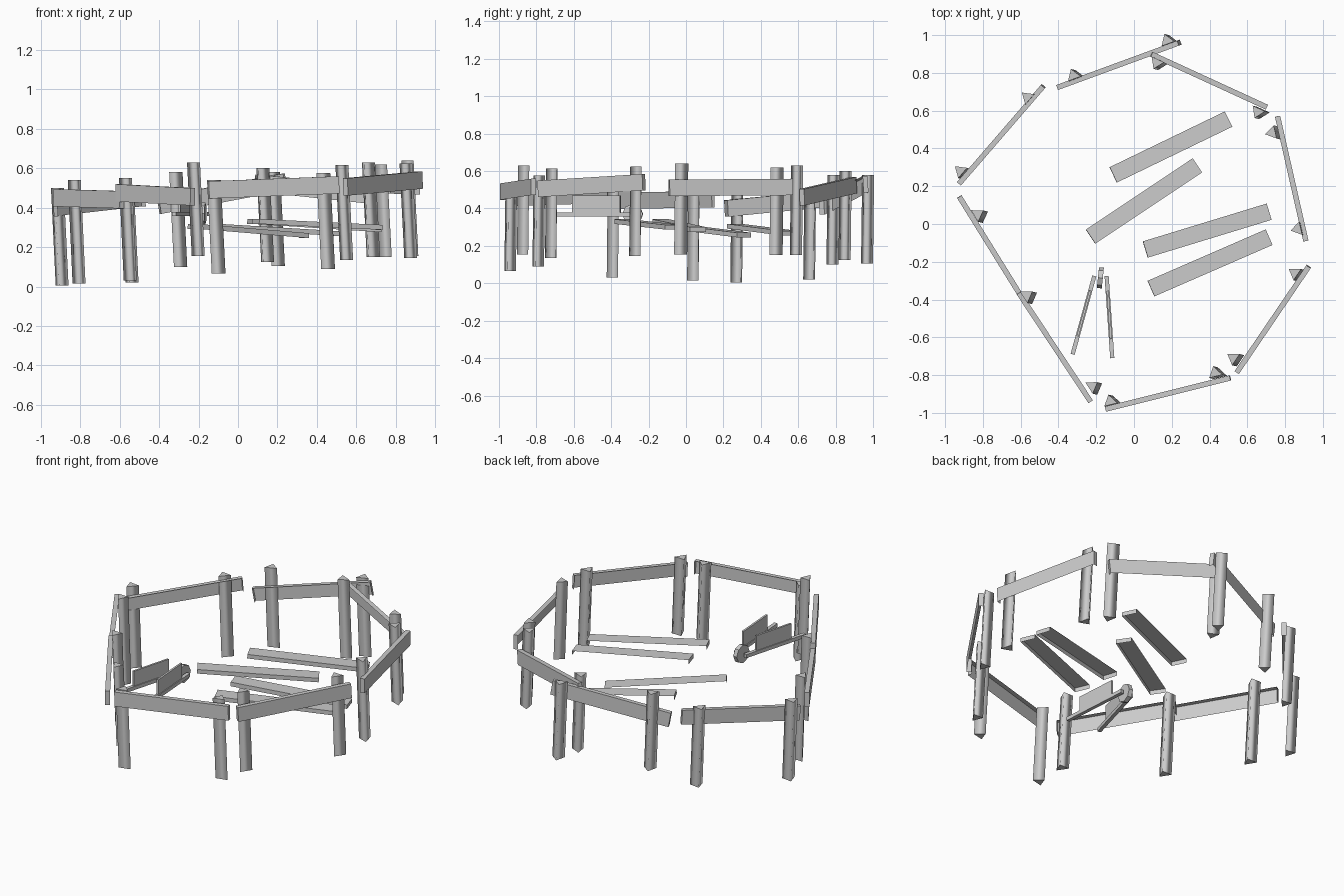
import bpy, bmesh, math
from mathutils import Vector

if "Cube" in bpy.data.objects:
    bpy.data.objects.remove(bpy.data.objects["Cube"])

gray = bpy.data.materials.new("weathered_gray")
gray.diffuse_color = (0.6, 0.6, 0.6, 1)
gray.use_nodes = True
gray.node_tree.nodes["Principled BSDF"].inputs["Base Color"].default_value = gray.diffuse_color


def finish(bm, name):
    me = bpy.data.meshes.new(name)
    bm.to_mesh(me)
    bm.free()
    me.materials.append(gray)
    ob = bpy.data.objects.new(name, me)
    bpy.context.collection.objects.link(ob)
    return ob


def beam(name, a, b, wide, high, open_sides=()):
    """Board from a to b; open_sides lists faces left out (left, bottom)."""
    a, b = Vector(a), Vector(b)
    d = (b - a).normalized()
    left = Vector((-d.y, d.x, 0)).normalized()
    up = d.cross(left)
    bm = bmesh.new()
    rings = []
    for p in (a, b):
        rings.append([bm.verts.new(p + left * s * wide / 2 + up * t * high / 2)
                      for s, t in ((-1, -1), (1, -1), (1, 1), (-1, 1))])
    r, q = rings
    sides = ("bottom", "left", "top", "right")
    for i in range(4):
        if sides[i] not in open_sides:
            j = (i + 1) % 4
            bm.faces.new((r[i], r[j], q[j], q[i]))
    bm.faces.new(r[::-1])
    bm.faces.new(q)
    bmesh.ops.recalc_face_normals(bm, faces=bm.faces)
    # the top must face up even on an open shell
    top = max(bm.faces, key=lambda f: f.calc_center_median().dot(up))
    if top.normal.dot(up) < 0:
        bmesh.ops.reverse_faces(bm, faces=bm.faces)
    return finish(bm, name)


# Fence rails, counter-clockwise so the left side is the inside
rails = [
    ((-0.925, 0.145, 0.45), (-0.59, -0.395, 0.44)),
    ((-0.61, -0.365, 0.475), (-0.23, -0.94, 0.455)),
    ((-0.15, -0.98, 0.49), (0.51, -0.815, 0.515)),
    ((0.545, -0.785, 0.505), (0.925, -0.225, 0.54)),
    ((0.91, -0.09, 0.51), (0.76, 0.57, 0.515)),
    ((0.70, 0.62, 0.46), (0.09, 0.90, 0.525)),
    ((0.24, 0.96, 0.53), (-0.40, 0.725, 0.41)),
    ((-0.48, 0.73, 0.45), (-0.925, 0.215, 0.40)),
]
for i, (a, b) in enumerate(rails):
    beam(f"fence_rail_{i + 1}", a, b, 0.028, 0.088, ("left", "bottom"))


def post(name, x, y, z0, z1, rail, outside):
    """Three-sided leaning post with its flat side along the rail."""
    a, b = rails[rail]
    d = Vector((b[0] - a[0], b[1] - a[1], 0)).normalized()
    n = Vector((-d.y, d.x, 0)) * (-1 if outside else 1)
    bm = bmesh.new()
    rings = []
    for z, dx, dy in ((z0, 0.012, -0.003), (z1, -0.012, 0.003)):
        c = Vector((x + dx, y + dy, z))
        rings.append([bm.verts.new(c + d * u + n * v)
                      for u, v in ((-0.036, -0.02), (0.036, -0.02), (0, 0.035))])
    r, q = rings
    for i in range(3):
        j = (i + 1) % 3
        bm.faces.new((r[i], r[j], q[j], q[i])).smooth = True
    bm.faces.new(r[::-1])
    bm.faces.new(q)
    bmesh.ops.recalc_face_normals(bm, faces=bm.faces)
    finish(bm, name)


# Posts: x, y, bottom, top, rail, stands outside the rail
posts = [
    (-0.91, 0.28, 0.005, 0.50, 7, 1), (-0.815, 0.05, 0.015, 0.54, 0, 0),
    (-0.555, 0.67, 0.02, 0.51, 7, 1), (-0.555, -0.38, 0.03, 0.55, 1, 0),
    (-0.31, 0.785, 0.10, 0.58, 6, 1), (-0.21, -0.86, 0.155, 0.63, 1, 0),
    (-0.115, -0.94, 0.065, 0.54, 2, 0), (0.13, 0.85, 0.125, 0.60, 5, 0),
    (0.185, 0.97, 0.105, 0.58, 6, 1), (0.44, -0.79, 0.09, 0.575, 2, 0),
    (0.535, -0.71, 0.135, 0.615, 3, 0), (0.665, 0.59, 0.15, 0.63, 5, 0),
    (0.74, 0.48, 0.15, 0.62, 4, 0), (0.86, -0.26, 0.145, 0.625, 3, 0),
    (0.875, -0.03, 0.155, 0.64, 4, 0),
]
for i, p in enumerate(posts):
    post(f"fence_post_{i + 1}", *p)

# Loose planks lying inside the ring
planks = [
    ((-0.11, 0.26, 0.305), (0.50, 0.555, 0.268)),
    ((-0.23, -0.067, 0.305), (0.335, 0.31, 0.258)),
    ((0.06, -0.135, 0.33), (0.715, 0.065, 0.288)),
    ((0.09, -0.342, 0.33), (0.715, -0.07, 0.30)),
]
for i, (a, b) in enumerate(planks):
    beam(f"loose_plank_{i + 1}", a, b, 0.09, 0.025, ("left", "bottom"))

# Barrow: two handles, each with an upright side board, and a wheel
for side, a, b in (("left", (-0.21, -0.275, 0.368), (-0.325, -0.69, 0.368)),
                   ("right", (-0.145, -0.275, 0.368), (-0.115, -0.71, 0.368))):
    beam(f"barrow_handle_{side}", a, b, 0.022, 0.022)
    a, b = Vector(a), Vector(b)
    up = Vector((0, 0, 0.055))
    beam(f"barrow_board_{side}", a.lerp(b, 0.18) + up, a.lerp(b, 0.77) + up, 0.012, 0.095)

bm = bmesh.new()
bmesh.ops.create_cone(bm, cap_ends=True, segments=8, radius1=0.055, radius2=0.055, depth=0.026)
wheel = finish(bm, "barrow_wheel")
wheel.location = (-0.178, -0.285, 0.37)
wheel.rotation_euler = (0, math.pi / 2, math.radians(-6))
